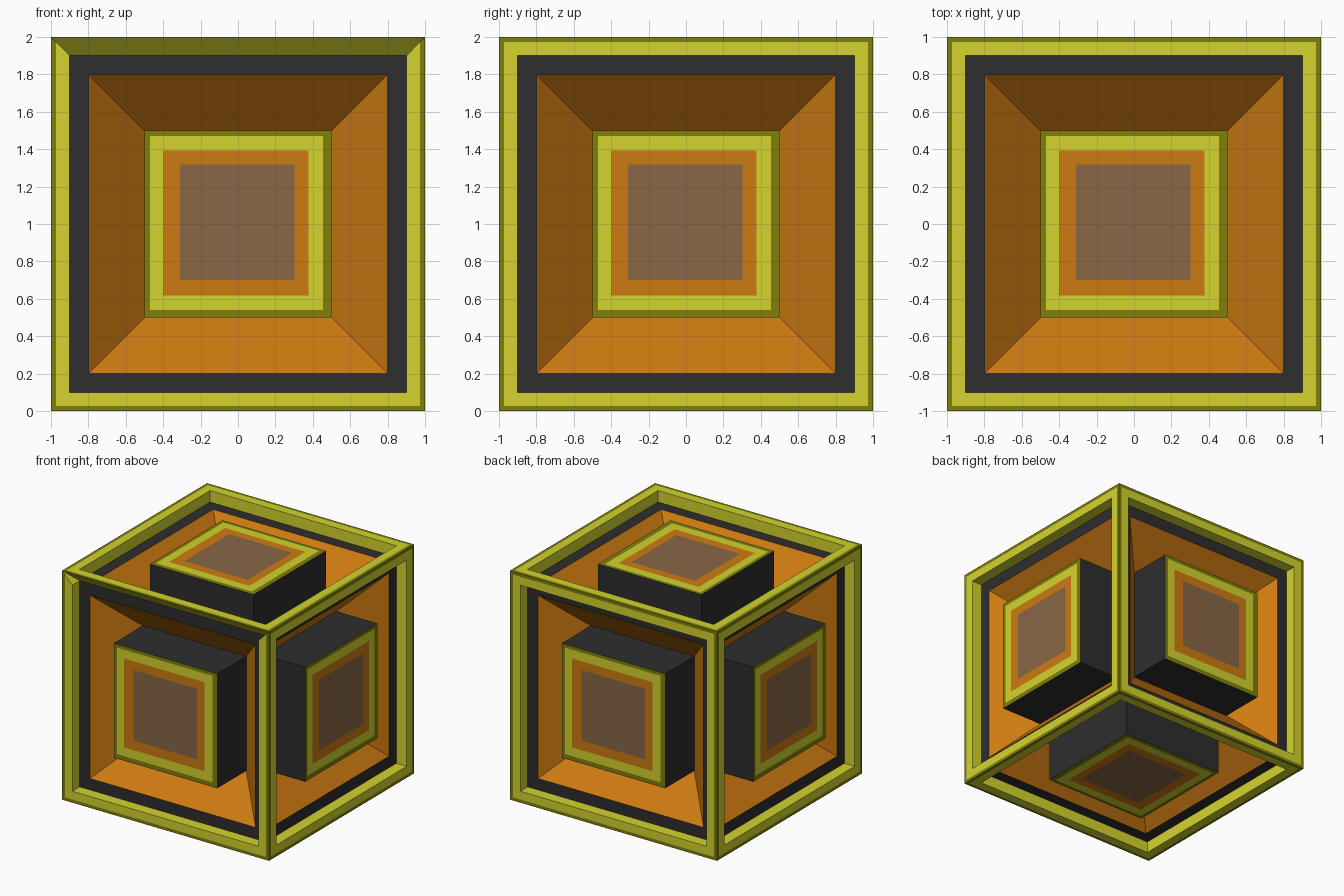
import bpy, bmesh
from mathutils import Vector

if "Cube" in bpy.data.objects:
    bpy.data.objects.remove(bpy.data.objects["Cube"])


def lin(c):
    c /= 255
    return c / 12.92 if c <= 0.04045 else ((c + 0.055) / 1.055) ** 2.4


COLOURS = {
    "yellow": (212, 212, 46),
    "olive": (128, 128, 12),
    "charcoal": (46, 46, 46),
    "orange": (206, 123, 17),
    "brown": (136, 103, 70),
}
NAMES = list(COLOURS)
MATS = []
for name, rgb in COLOURS.items():
    m = bpy.data.materials.new(name)
    m.diffuse_color = (*[lin(c) for c in rgb], 1)
    m.use_nodes = True
    m.node_tree.nodes["Principled BSDF"].inputs["Base Color"].default_value = m.diffuse_color
    MATS.append(m)

CENTRE = Vector((0, 0, 1))
# side name: (right direction, outward direction)
SIDES = {
    "front": ((1, 0, 0), (0, -1, 0)),
    "right": ((0, 1, 0), (1, 0, 0)),
    "back": ((-1, 0, 0), (0, 1, 0)),
    "left": ((0, -1, 0), (-1, 0, 0)),
    "top": ((1, 0, 0), (0, 0, 1)),
    "bottom": ((1, 0, 0), (0, 0, -1)),
}


def square(h, d):
    return (-h, h, -h, h, d)


# Each part is a start loop, then (loop, colour of the band leading to it).
# Loop = left, right, bottom, top, distance from the centre.
FRAME = [(square(1, 1), None), (square(.973, 1), "olive"),
         (square(.9, 1), "yellow"), (square(.9, .9), "yellow")]
PANEL = [(square(.9, .9), None), (square(.8, .9), "charcoal"),
         (square(.5, .6), "orange")]
BLOCK = [(square(.5, .6), None), (square(.5, 1), "charcoal"),
         ((-.47, .455, -.46, .47, 1), "olive"),
         ((-.4, .377, -.383, .393, 1), "yellow"),
         ((-.31, .303, -.3, .317, 1), "orange")]


def build(part, side, loops, cap=None, slanted_top=False):
    u, n = (Vector(a) for a in SIDES[side])
    v = n.cross(u)
    bm = bmesh.new()

    def vert(a, b, d):
        return bm.verts.new(CENTRE + u * a + v * b + n * d)

    def face(verts, colour):
        bm.faces.new(verts).material_index = NAMES.index(colour)

    prev = None
    for (l, r, b, t, d), colour in loops:
        ring = [vert(l, b, d), vert(r, b, d), vert(r, t, d), vert(l, t, d)]
        if prev:
            for i in range(4):
                if slanted_top and i == 2:
                    continue
                j = (i + 1) % 4
                face((prev[i], prev[j], ring[j], ring[i]), colour)
        prev = ring
    if cap:
        face(prev, cap)
    if slanted_top:
        # the upper front bar is chamfered inwards, with mitred ends
        face([vert(1, 1, 1), vert(-1, 1, 1), vert(-.9, .9, .9), vert(.9, .9, .9)], "yellow")
        face([vert(-1, 1, 1), vert(-.9, .9, 1), vert(-.9, .9, .9)], "yellow")
        face([vert(1, 1, 1), vert(.9, .9, .9), vert(.9, .9, 1)], "yellow")
    bmesh.ops.remove_doubles(bm, verts=bm.verts, dist=1e-5)
    me = bpy.data.meshes.new(f"{side}_{part}")
    bm.to_mesh(me)
    bm.free()
    for m in MATS:
        me.materials.append(m)
    bpy.context.collection.objects.link(bpy.data.objects.new(me.name, me))


for side in SIDES:
    build("frame", side, FRAME, slanted_top=(side == "front"))
    build("sunken_panel", side, PANEL)
    build("raised_block", side, BLOCK, cap="brown")
